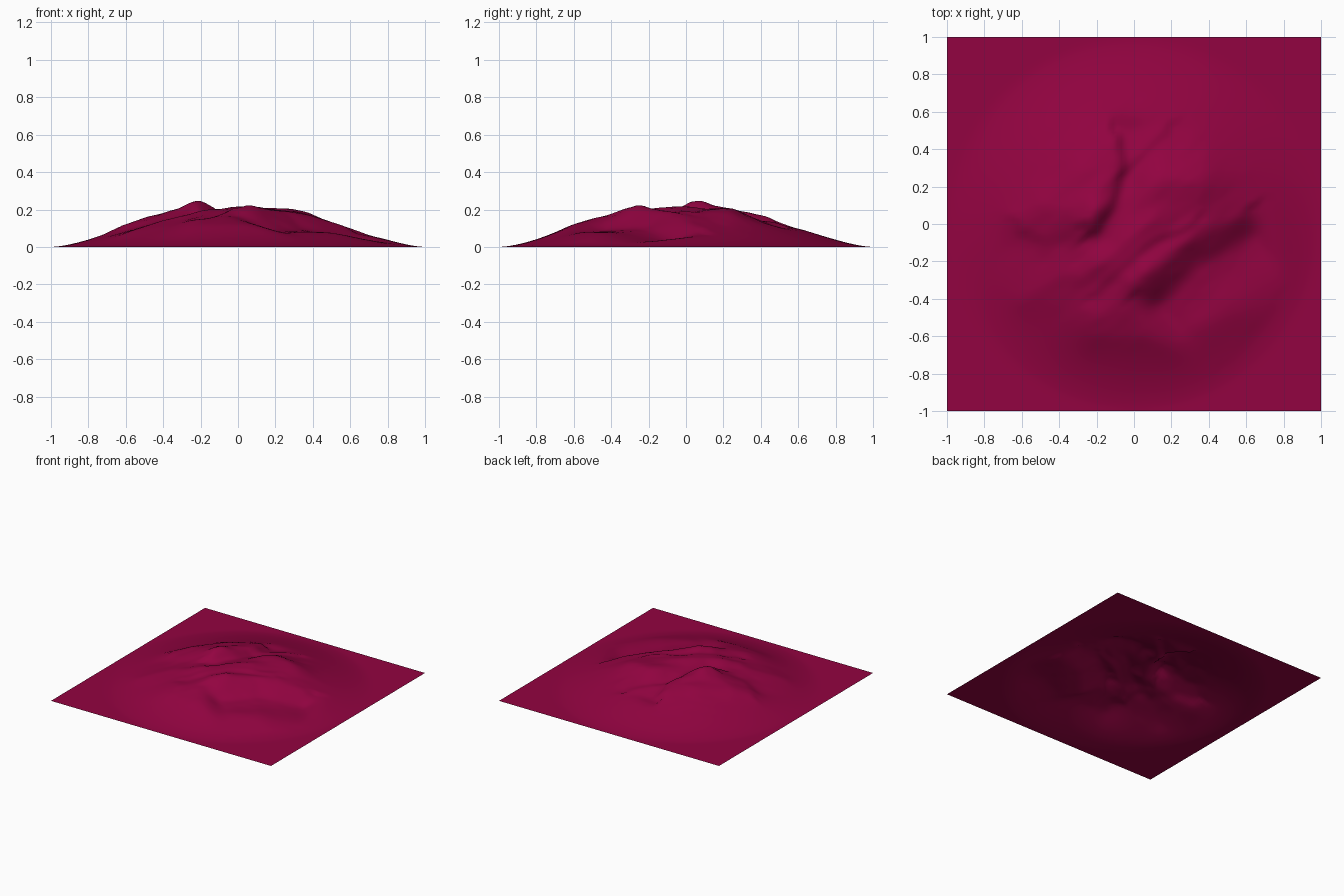
import bpy, bmesh, math
from mathutils import Vector, noise

cube = bpy.data.objects.get("Cube")
if cube:
    bpy.data.objects.remove(cube, do_unlink=True)

CELLS = 90

# Cliffs: path (low ground on its right), depth, face width, recovery distance
CLIFFS = [
    ([(.04, -.32), (.13, -.23), (.24, -.1), (.4, -.02), (.56, .06)], .058, .17, .22),
    ([(-.23, -.01), (-.15, .12), (-.09, .33), (-.11, .45)], .034, .07, .12),
    ([(.5, -.7), (.6, -.54), (.72, -.42)], .022, .13, .15),
    ([(-.58, .0), (-.47, -.05), (-.35, -.02)], .014, .09, .18),
    ([(-.06, .3), (.05, .42), (.15, .5)], .016, .06, .12),
    ([(-.22, -.35), (-.15, -.27), (.1, -.08), (.3, .02)], .014, .05, .06),
]

# Crests: path, height, half width
CRESTS = [
    ([(-.24, .03), (-.22, .07)], .046, .07),
    ([(-.36, .08), (-.28, .28)], .023, .14),
    ([(-.2, .12), (-.13, .3), (-.12, .42)], .012, .06),
    ([(-.02, -.3), (.04, -.26)], .034, .07),
    ([(.08, -.22), (.35, -.02)], .018, .06),
    ([(-.28, -.28), (-.1, -.14), (.1, .02)], .014, .05),
    ([(.15, .26), (.35, .22)], .034, .13),
    ([(-.62, .03), (-.5, .1)], .02, .1),
    ([(-.6, -.42), (-.4, -.27)], .014, .09),
    ([(-.2, -.5), (-.05, -.46)], .018, .13),
    ([(-.22, -.6), (.12, -.62)], .016, .16),
    ([(.35, -.55), (.58, -.48)], .014, .14),
]


def smooth(t):
    t = min(max(t, 0), 1)
    return t * t * (3 - 2 * t)


def nearest(point, path):
    """Distance to the path, side (positive on the right), overshoot past the ends."""
    best = (9, 1, 0)
    for i, (a, b) in enumerate(zip(path, path[1:])):
        a, b = Vector(a), Vector(b)
        line = b - a
        t = (point - a).dot(line) / line.length_squared
        over = 0
        if i == 0 and t < 0:
            over = -t * line.length
        if i == len(path) - 2 and t > 1:
            over = (t - 1) * line.length
        gap = point - (a + line * min(max(t, 0), 1))
        side = gap.x * line.y - gap.y * line.x
        if gap.length < best[0]:
            best = (gap.length, side, over)
    return best


def height(x, y):
    r = math.hypot(x, y)
    if r >= 1:
        return 0
    # broken outline of the ridges
    p = Vector((x, y))
    warp = noise.noise_vector(Vector((x * 5, y * 5, 1)))
    p += Vector((warp.x, warp.y)) * .015
    relief = 0
    for path, depth, face, recover in CLIFFS:
        d, side, over = nearest(p, path)
        if side > 0:
            tail = math.exp(-(max(d - face, 0) / recover) ** 2)
            relief -= depth * smooth(d / face) * tail * math.exp(-(over / .1) ** 2)
    for path, rise, width in CRESTS:
        relief += rise * math.exp(-(nearest(p, path)[0] / width) ** 1.6)
    # rough rock, stretched along the ridges
    along, across = (x + .7 * y) * 3, (y - .7 * x) * 7
    rough = noise.fractal(Vector((along, across, 4)), 1, 2, 3)
    relief += .007 * rough * smooth((.8 - r) / .5)
    dome = .208 * (1 - r * r) ** 1.65
    return max(dome + relief * smooth((1 - r) / .4), 0)


# Mountain sheet
bm = bmesh.new()
bmesh.ops.create_grid(bm, x_segments=CELLS, y_segments=CELLS, size=1)
for v in bm.verts:
    v.co.z = height(v.co.x, v.co.y)
for f in bm.faces:
    f.smooth = True
mesh = bpy.data.meshes.new("mountain_terrain")
bm.to_mesh(mesh)
bm.free()
terrain = bpy.data.objects.new("mountain_terrain", mesh)
bpy.context.collection.objects.link(terrain)

# Crimson ground
color = (.29, .001, .052, 1)
mat = bpy.data.materials.new("crimson")
mat.use_nodes = True
mat.diffuse_color = color
mat.node_tree.nodes["Principled BSDF"].inputs["Base Color"].default_value = color
mesh.materials.append(mat)
